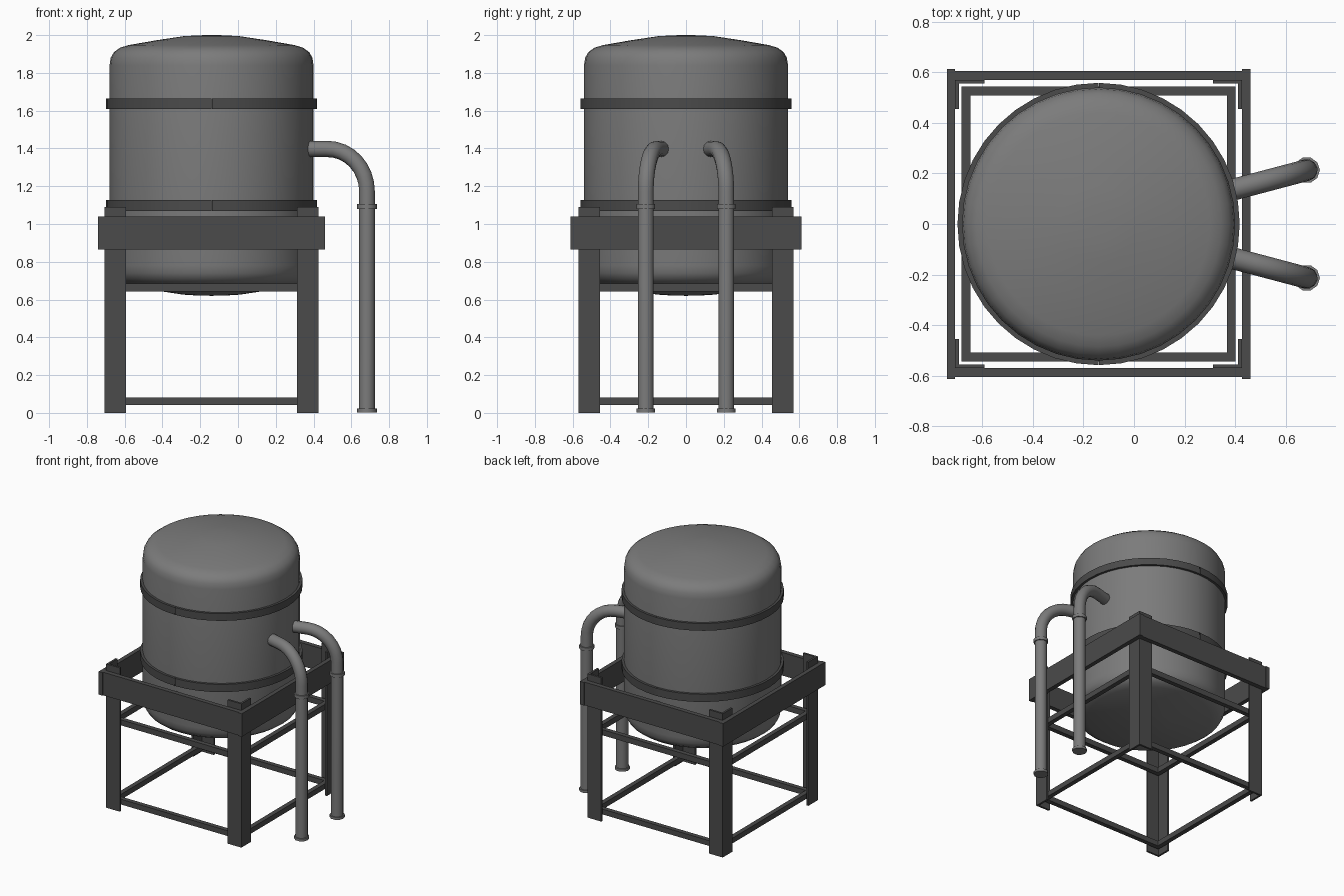
import bpy, bmesh, math
from mathutils import Vector

if "Cube" in bpy.data.objects:
    bpy.data.objects.remove(bpy.data.objects["Cube"], do_unlink=True)

CX = -0.14  # centre of tank and frame


def material(name, value):
    m = bpy.data.materials.new(name)
    m.use_nodes = True
    m.diffuse_color = (value, value, value, 1)
    m.node_tree.nodes["Principled BSDF"].inputs["Base Color"].default_value = m.diffuse_color
    return m


tank_grey = material("tank grey", 0.2)
frame_grey = material("dark frame grey", 0.07)


def finish(name, bm, mat, smooth=False):
    bmesh.ops.recalc_face_normals(bm, faces=bm.faces)
    me = bpy.data.meshes.new(name)
    bm.to_mesh(me)
    bm.free()
    me.materials.append(mat)
    ob = bpy.data.objects.new(name, me)
    bpy.context.collection.objects.link(ob)
    if smooth:
        bpy.ops.object.select_all(action="DESELECT")
        ob.select_set(True)
        bpy.context.view_layer.objects.active = ob
        bpy.ops.object.shade_smooth_by_angle(angle=math.radians(40))
    return ob


def prism(name, outline, z0, z1, mat):
    bm = bmesh.new()
    face = bm.faces.new([bm.verts.new((x, y, z0)) for x, y in outline])
    new = bmesh.ops.extrude_face_region(bm, geom=[face])["geom"]
    bmesh.ops.translate(bm, vec=(0, 0, z1 - z0),
                        verts=[v for v in new if isinstance(v, bmesh.types.BMVert)])
    return finish(name, bm, mat)


def box(name, x0, x1, y0, y1, z0, z1, mat=frame_grey):
    return prism(name, [(x0, y0), (x1, y0), (x1, y1), (x0, y1)], z0, z1, mat)


def lathe(name, profile, centre, mat, steps, start=0.0, angle=math.tau, closed=False):
    bm = bmesh.new()
    verts = [bm.verts.new((centre[0] + r * math.cos(start), centre[1] + r * math.sin(start), z))
             for r, z in profile]
    pairs = list(zip(verts, verts[1:])) + ([(verts[-1], verts[0])] if closed else [])
    edges = [bm.edges.new(p) for p in pairs]
    bmesh.ops.spin(bm, geom=verts + edges, cent=(*centre, 0), axis=(0, 0, 1),
                   angle=angle, steps=steps)
    bmesh.ops.remove_doubles(bm, verts=bm.verts, dist=0.0005)
    return finish(name, bm, mat, True)


# Tank: rounded shoulder and shallow dome, mirrored top to bottom
cap = [(0, 2.0), (0.07, 1.999), (0.15, 1.994), (0.29, 1.973), (0.44, 1.947), (0.485, 1.933),
       (0.517, 1.91), (0.534, 1.88), (0.54, 1.84)]
lathe("tank", cap + [(r, 2.62 - z) for r, z in reversed(cap)], (CX, 0), tank_grey, 40)

# Clamping bands, each in two halves that meet at front and back
for label, z0, z1 in (("upper", 1.61, 1.665), ("lower", 1.07, 1.128)):
    for side, turn in (("left", -0.5), ("right", 0.5)):
        ring = [(0.538, z0), (0.558, z0), (0.558, z1), (0.538, z1)]
        lathe(f"{label}_band_{side}", ring, (CX, 0), frame_grey, 20,
              turn * math.pi + 0.002, math.pi - 0.004, True)

# Corner legs of angle section
corner = [(0, 0), (0.115, 0), (0.115, 0.015), (0.015, 0.015), (0.015, 0.115), (0, 0.115)]
for xs, xn in ((1, "left"), (-1, "right")):
    for ys, yn in ((1, "back"), (-1, "front")):
        outline = [(CX + xs * (0.567 - a), ys * (0.57 - b)) for a, b in corner]
        prism(f"{yn}_{xn}_leg", outline, 0, 1.09, frame_grey)

# Deep upper beams around the outside of the legs
for s, xn, yn in ((1, "left", "back"), (-1, "right", "front")):
    xa, xb = sorted((CX + s * 0.567, CX + s * 0.6))
    ya, yb = sorted((s * 0.57, s * 0.605))
    box(f"{xn}_beam", xa, xb, -0.612, 0.612, 0.865, 1.04)
    box(f"{yn}_beam", CX - 0.567, CX + 0.567, ya, yb, 0.865, 1.04)

# Slim rails inside the legs, at two heights
for label, z0, z1 in (("lower", 0.042, 0.082), ("middle", 0.642, 0.684)):
    for s, xn, yn in ((1, "left", "back"), (-1, "right", "front")):
        xa, xb = sorted((CX + s * 0.507, CX + s * 0.542))
        ya, yb = sorted((s * 0.508, s * 0.543))
        box(f"{label}_{xn}_rail", xa, xb, -0.543, 0.543, z0, z1)
        box(f"{label}_{yn}_rail", CX - 0.507, CX + 0.507, ya, yb, z0, z1)


def tube(name, path, radius, sides, mat):
    bm = bmesh.new()
    rings = []
    across = (path[-1] - path[0]).cross(Vector((0, 0, 1))).normalized()
    for i, p in enumerate(path):
        along = (path[min(i + 1, len(path) - 1)] - path[max(i - 1, 0)]).normalized()
        up = across.cross(along)
        turns = [math.tau * k / sides for k in range(sides)]
        rings.append([bm.verts.new(p + radius * (math.cos(t) * across + math.sin(t) * up))
                      for t in turns])
    for a, b in zip(rings, rings[1:]):
        for k in range(sides):
            n = (k + 1) % sides
            bm.faces.new((a[k], a[n], b[n], b[k]))
    bm.faces.new(rings[0])
    bm.faces.new(rings[-1])
    return finish(name, bm, mat, True)


# Outlet pipes: out of the tank wall, round an elbow and down to the ground
for s, label in ((1, "back"), (-1, "front")):
    start, foot = Vector((0.37, s * 0.13, 0)), Vector((0.683, s * 0.213, 0))
    out = (foot - start).normalized()
    bend, drop, top = 0.215, 0.225, 1.397
    path = [start + Vector((0, 0, top))]
    for i in range(9):
        a = math.pi / 2 * i / 8
        path.append(foot - out * bend * (1 - math.sin(a))
                    + Vector((0, 0, top - drop * (1 - math.cos(a)))))
    path.append(foot + Vector((0, 0, 0.01)))
    tube(f"{label}_pipe", path, 0.043, 12, tank_grey)
    for part, z0, z1 in (("foot_flange", 0.003, 0.022), ("joint_collar", 1.08, 1.105)):
        lathe(f"{label}_{part}", [(0, z0), (0.052, z0), (0.052, z1), (0, z1)],
              foot[:2], tank_grey, 10)
